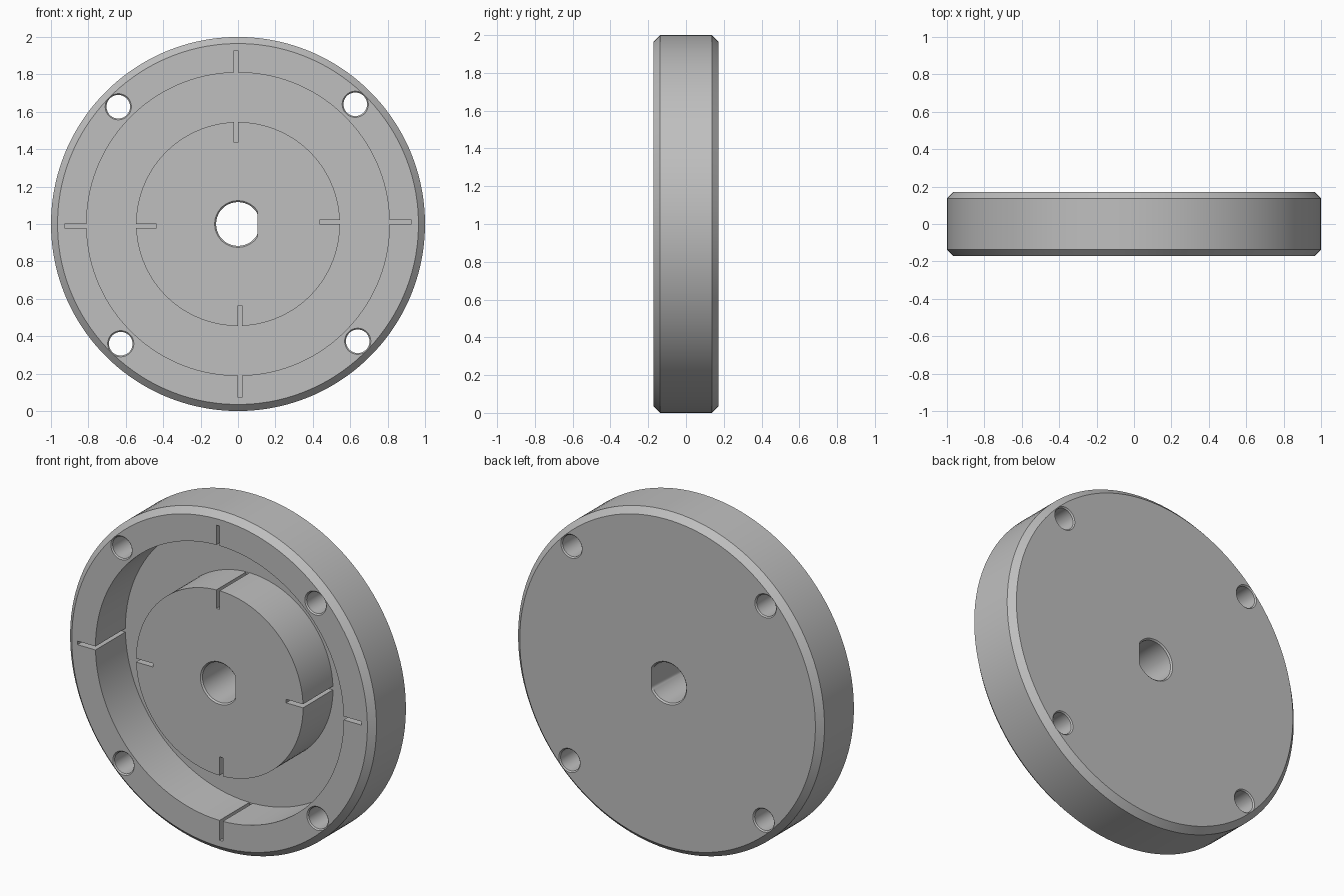
import bpy, bmesh, math
from mathutils import Matrix, Vector

cube = bpy.data.objects.get("Cube")
if cube:
    bpy.data.objects.remove(cube)

HALF = 0.172        # half the disc thickness
FLOOR = 0.107       # depth position of the groove floor
CENTRE = Matrix.Translation((0, 0, 1))

grey = bpy.data.materials.new("satin grey")
grey.use_nodes = True
grey.diffuse_color = (0.52, 0.52, 0.52, 1)
grey.node_tree.nodes["Principled BSDF"].inputs["Base Color"].default_value = (0.52, 0.52, 0.52, 1)


def lathe(bm, profile, segments, matrix, flat_x=None):
    """Solid turned about the y axis from (radius, y) pairs, capped at both ends."""
    rings = []
    for r, y in profile:
        ring = []
        for i in range(segments):
            a = math.tau * (i + 0.5) / segments
            x = r * math.cos(a)
            if flat_x is not None:
                x = min(x, flat_x)
            ring.append(bm.verts.new(matrix @ Vector((x, y, r * math.sin(a)))))
        rings.append(ring)
    for a, b in zip(rings, rings[1:]):
        for i in range(segments):
            j = (i + 1) % segments
            bm.faces.new((a[i], a[j], b[j], b[i]))
    bm.faces.new(rings[0][::-1])
    bm.faces.new(rings[-1])


def box(bm, low, high, matrix):
    low, high = Vector(low), Vector(high)
    size = Matrix.Diagonal((high - low).to_4d())
    bmesh.ops.create_cube(bm, size=1, matrix=matrix @ Matrix.Translation((low + high) / 2) @ size)


def finish(bm, name):
    bmesh.ops.recalc_face_normals(bm, faces=bm.faces)
    mesh = bpy.data.meshes.new(name)
    bm.to_mesh(mesh)
    bm.free()
    mesh.materials.append(grey)
    obj = bpy.data.objects.new(name, mesh)
    bpy.context.collection.objects.link(obj)
    return obj


def bore(radius, bevel):
    """Through-hole profile with a small bevel at both mouths."""
    wide = radius + bevel
    out = HALF + 0.05
    return [(wide, -out), (wide, -HALF), (radius, bevel - HALF),
            (radius, HALF - bevel), (wide, HALF), (wide, out)]


# Disc with bevelled rim, ring groove and central hub
bm = bmesh.new()
lathe(bm, [(0.545, -HALF), (0.545, FLOOR), (0.81, FLOOR), (0.81, -HALF),
           (0.965, -HALF), (1, -0.137), (1, 0.137), (0.965, HALF)], 128, CENTRE)
disc = finish(bm, "flange_disc")

# Bolt holes and D-shaped shaft hole
bm = bmesh.new()
lathe(bm, bore(0.117, 0.008), 64, CENTRE, flat_x=0.105)
for k in range(4):
    turn = CENTRE @ Matrix.Rotation(k * math.pi / 2, 4, 'Y')
    lathe(bm, bore(0.063, 0.007), 40, turn @ Matrix.Translation((0.627, 0, 0.64)))
holes = finish(bm, "hole_cutter")

# Narrow radial slots across the hub and the rim
bm = bmesh.new()
for k in range(4):
    turn = CENTRE @ Matrix.Rotation(k * math.pi / 2, 4, 'Y')
    box(bm, (0.435, -HALF - 0.05, 0), (0.927, FLOOR - 0.001, 0.021), turn)
slots = finish(bm, "slot_cutter")

for cutter in (holes, slots):
    mod = disc.modifiers.new(cutter.name, 'BOOLEAN')
    mod.operation = 'DIFFERENCE'
    mod.solver = 'EXACT'
    mod.object = cutter

# Bake the cuts and drop the cutters
bpy.context.view_layer.update()
baked = bpy.data.meshes.new_from_object(disc.evaluated_get(bpy.context.evaluated_depsgraph_get()))
disc.modifiers.clear()
disc.data = baked
for cutter in (holes, slots):
    bpy.data.objects.remove(cutter)

bpy.ops.object.select_all(action='DESELECT')
disc.select_set(True)
bpy.context.view_layer.objects.active = disc
bpy.ops.object.shade_smooth_by_angle(angle=math.radians(25))
